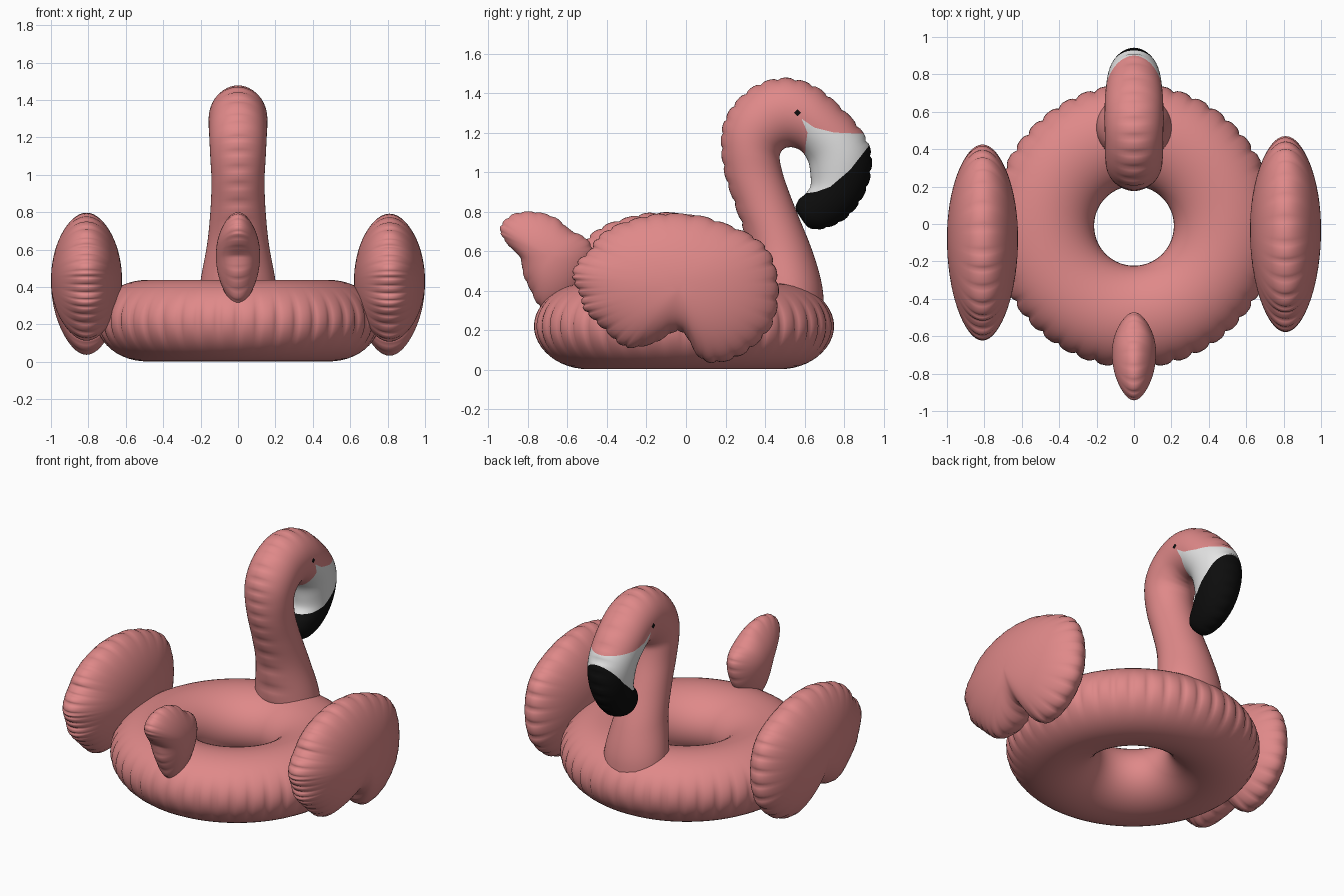
import bpy, bmesh, math
from mathutils import Vector

if "Cube" in bpy.data.objects:
    bpy.data.objects.remove(bpy.data.objects["Cube"])


def material(name, rgb):
    m = bpy.data.materials.new(name)
    m.diffuse_color = (*rgb, 1)
    m.use_nodes = True
    m.node_tree.nodes["Principled BSDF"].inputs["Base Color"].default_value = m.diffuse_color
    return m


PINK = material("flamingo pink", (0.74, 0.25, 0.25))
WHITE = material("beak white", (0.78, 0.78, 0.78))
BLACK = material("beak black", (0.004, 0.004, 0.004))


def spline(pts, steps, closed=False):
    """Catmull-Rom curve through points of any dimension."""
    n, out = len(pts), []
    for i in range(n if closed else n - 1):
        ids = [(i + k) % n if closed else min(max(i + k, 0), n - 1) for k in (-1, 0, 1, 2)]
        a, b, c, d = (pts[k] for k in ids)
        for s in range(steps):
            t = s / steps
            out.append([0.5 * (2 * q + (r - p) * t + (2 * p - 5 * q + 4 * r - w) * t * t
                        + (3 * q - p - 3 * r + w) * t ** 3) for p, q, r, w in zip(a, b, c, d)])
    if not closed:
        out.append(list(pts[-1]))
    return out


def loft(rows, wrap=False):
    """Skin closed rings of points; cap the ends unless wrapped."""
    bm = bmesh.new()
    vs = [[bm.verts.new(p) for p in row] for row in rows]
    n = len(rows[0])
    for j in range(len(rows) - (0 if wrap else 1)):
        a, b = vs[j], vs[(j + 1) % len(vs)]
        for i in range(n):
            f = bm.faces.new((a[i], a[(i + 1) % n], b[(i + 1) % n], b[i]))
            f.tag = False
    if not wrap:
        bm.faces.new(vs[0])
        bm.faces.new(vs[-1])
    bmesh.ops.recalc_face_normals(bm, faces=bm.faces)
    return bm


def finish(bm, name, mats):
    for f in bm.faces:
        f.smooth = True
    me = bpy.data.meshes.new(name)
    bm.to_mesh(me)
    bm.free()
    for m in mats:
        me.materials.append(m)
    ob = bpy.data.objects.new(name, me)
    bpy.context.collection.objects.link(ob)
    return ob


def pleat(u):
    """Narrow nick repeated once per unit, as on a welded vinyl seam."""
    return abs(math.cos(math.pi * u)) ** 8


# Swim ring: elliptical tube with a nicked outer seam
rows = []
for i in range(264):
    a = 2 * math.pi * i / 264
    row = []
    for k in range(48):
        b = 2 * math.pi * k / 48
        seam = max(0, math.cos(b)) ** 8
        r = 0.485 + 0.272 * math.cos(b) + seam * (0.004 - 0.016 * pleat(i / 6))
        row.append((r * math.cos(a), r * math.sin(a) - 0.01, 0.22 + 0.218 * math.sin(b)))
    rows.append(row)
finish(loft(rows, True), "swim_ring", [PINK])


# Pillow shapes: outline in y,z puffed out along x
def pillow(name, outline, centre, x0, half, dy=0, dz=0):
    edge = [Vector(p) for p in spline(outline, 8, True)]
    n = len(edge)
    soft = [sum((edge[(i + k) % n] for k in range(-14, 15)), Vector((0, 0))) / 29 for i in range(n)]
    c = Vector(centre)
    rows = []
    for j in range(1, 32):
        t = math.pi * (j / 32 - 0.5)
        s = math.cos(t)
        row = []
        for i in range(n):
            p = c + (soft[i].lerp(edge[i], s ** 4) - c) * s * (1.006 - 0.025 * pleat(i / 6) * s ** 10)
            row.append((x0 + half * math.sin(t), p.x + dy, p.y + dz))
        rows.append(row)
    finish(loft(rows), name, [PINK])


wing = [(-.575, .48), (-.545, .55), (-.485, .605), (-.45, .665), (-.36, .727), (-.23, .77),
        (-.105, .79), (.07, .778), (.22, .73), (.35, .667), (.424, .59), (.46, .48),
        (.465, .354), (.434, .227), (.35, .126), (.25, .06), (.13, .035), (.055, .075),
        (.02, .14), (-.02, .19), (-.07, .187), (-.157, .136), (-.273, .11), (-.343, .136),
        (-.41, .2), (-.475, .26), (-.52, .313), (-.53, .364), (-.555, .42)]
pillow("right_wing", wing, (-.03, .43), 0.81, 0.19)
pillow("left_wing", wing, (-.03, .43), -0.81, 0.19, -0.045, 0.005)

tail = [(-.94, .697), (-.925, .747), (-.864, .79), (-.763, .798), (-.66, .768), (-.586, .707),
        (-.51, .667), (-.475, .61), (-.485, .52), (-.53, .42), (-.6, .34), (-.68, .305),
        (-.745, .325), (-.788, .404), (-.823, .48), (-.84, .566), (-.9, .63)]
pillow("tail", tail, (-.69, .57), 0, 0.118)

# Neck and head: outer y,z / inner y,z / half width along the curve
sections = [(.34, .28, .70, .25, .215), (.335, .45, .69, .42, .2), (.305, .66, .64, .60, .165),
            (.25, .83, .56, .80, .147), (.20, .98, .50, .96, .142), (.18, 1.12, .475, 1.06, .148),
            (.19, 1.24, .48, 1.10, .152), (.25, 1.35, .50, 1.12, .155), (.36, 1.44, .52, 1.125, .155),
            (.50, 1.475, .54, 1.125, .157), (.64, 1.44, .57, 1.115, .157), (.76, 1.35, .595, 1.095, .155),
            (.88, 1.22, .62, 1.05, .147), (.935, 1.10, .63, .99, .138), (.93, .97, .63, .93, .125),
            (.88, .85, .605, .89, .112), (.80, .76, .575, .865, .095), (.70, .715, .56, .84, .075),
            (.63, .715, .555, .82, .05), (.60, .74, .56, .80, .02)]
rows = []
for j, (oy, oz, iy, iz, w) in enumerate(spline(sections, 8)):
    row = []
    for k in range(48):
        a = 2 * math.pi * k / 48
        c = math.cos(a)
        c += max(0, c) ** 10 * (0.02 - 0.06 * pleat(j / 5))
        row.append((w * math.sin(a), (oy + iy) / 2 + c * (oy - iy) / 2, (oz + iz) / 2 + c * (oz - iz) / 2))
    rows.append(row)
bm = loft(rows)
bm.faces.ensure_lookup_table()
for i, f in enumerate(bm.faces):
    f.material_index = 1 if i >= 8 * 8 * 48 else 0   # head rows can take paint

# Painted regions as y,z polygons
white = [(.5, .7), (.5, .95), (.6, 1.0), (.605, 1.13), (.615, 1.2), (.585, 1.27), (.65, 1.225),
         (.75, 1.2), (.87, 1.195), (1, 1.19), (1, .7)]
black = [(.5, .87), (.56, .885), (.66, .9), (.73, .925), (.83, 1.01), (.92, 1.125), (1, 1.23), (1, .6), (.5, .6)]
eye = [(.547, 1.30), (.565, 1.318), (.583, 1.30), (.565, 1.282)]


def inside(p, poly):
    hit = False
    for (ay, az), (by, bz) in zip(poly, poly[1:] + poly[:1]):
        if (az > p.z) != (bz > p.z) and p.y < ay + (p.z - az) * (by - ay) / (bz - az):
            hit = not hit
    return hit


# Cut the head along the paint borders
for poly in (white, black, eye):
    for a, b in zip(poly, poly[1:] + poly[:1]):
        a, b = Vector((0, *a)), Vector((0, *b))
        d = (b - a).normalized()
        faces = [f for f in bm.faces if f.material_index == 1
                 and -0.02 < (f.calc_center_median() - a).dot(d) < (b - a).length + 0.02]
        geom = set(faces)
        for f in faces:
            geom.update(f.verts)
            geom.update(f.edges)
        if faces:
            bmesh.ops.bisect_plane(bm, geom=list(geom), dist=1e-5, plane_co=a,
                                   plane_no=d.cross(Vector((1, 0, 0))))
for f in bm.faces:
    if f.material_index:
        p = f.calc_center_median()
        f.material_index = 2 if inside(p, black) or inside(p, eye) else 1 if inside(p, white) else 0
finish(bm, "neck_and_head", [PINK, WHITE, BLACK])
